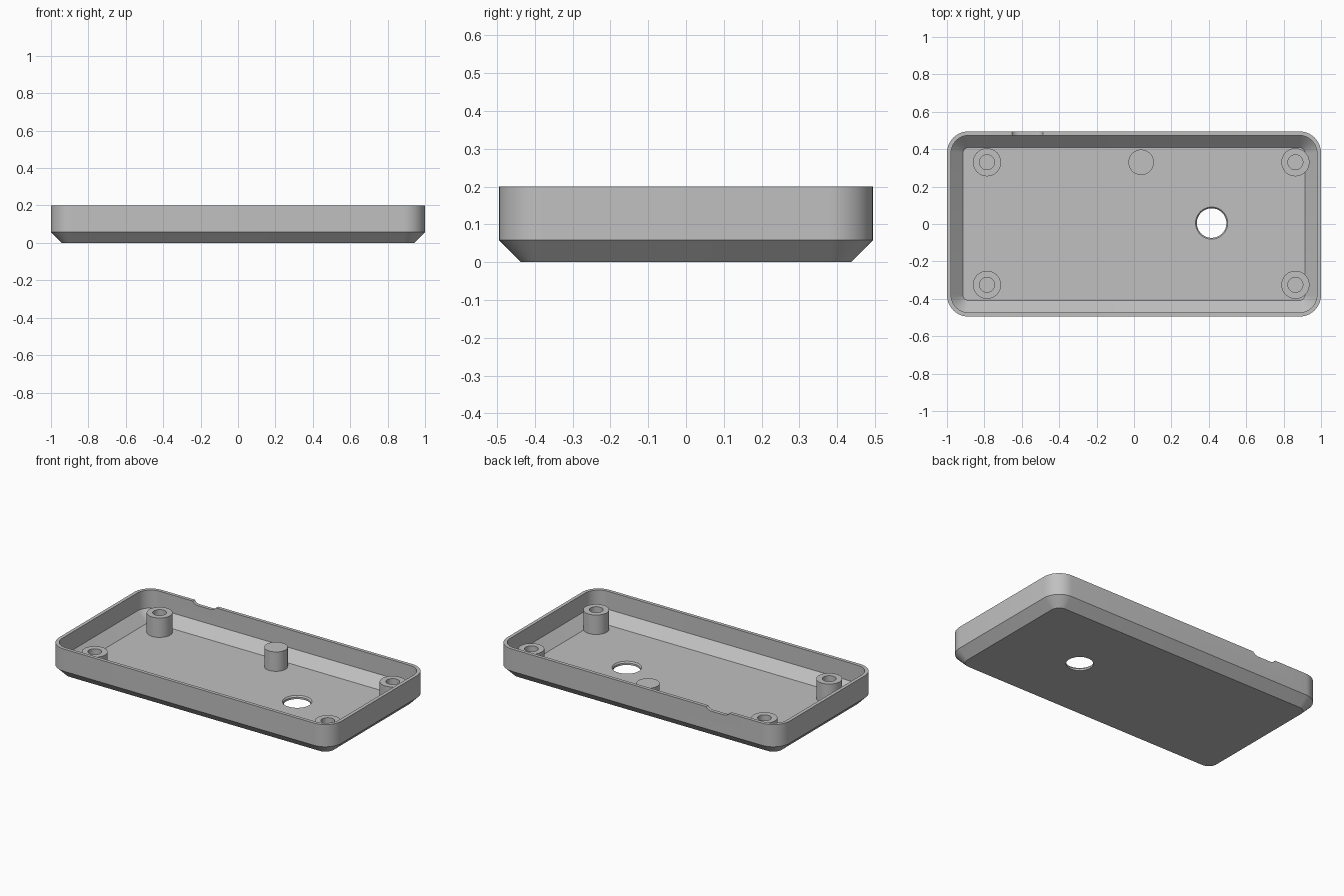
import bpy, bmesh, math

if "Cube" in bpy.data.objects:
    bpy.data.objects.remove(bpy.data.objects["Cube"])

HALF_X, HALF_Y, RADIUS = 1.0, 0.495, 0.115
WALL, CHAMFER, HEIGHT = 0.022, 0.058, 0.20
FLOOR, POST_TOP = 0.021, 0.145

grey = bpy.data.materials.new("grey plastic")
grey.diffuse_color = (0.53, 0.53, 0.53, 1)
grey.use_nodes = True
grey.node_tree.nodes["Principled BSDF"].inputs["Base Color"].default_value = grey.diffuse_color


def make_object(name, bm, smooth=True):
    bmesh.ops.recalc_face_normals(bm, faces=bm.faces[:])
    mesh = bpy.data.meshes.new(name)
    bm.to_mesh(mesh)
    bm.free()
    mesh.materials.append(grey)
    obj = bpy.data.objects.new(name, mesh)
    bpy.context.collection.objects.link(obj)
    if smooth:
        smooth_object(obj)
    return obj


def smooth_object(obj):
    bpy.ops.object.select_all(action='DESELECT')
    obj.select_set(True)
    bpy.context.view_layer.objects.active = obj
    bpy.ops.object.shade_smooth_by_angle(angle=math.radians(30))


def bridge(bm, a, b):
    n = len(a)
    for i in range(n):
        bm.faces.new((a[i], a[(i + 1) % n], b[(i + 1) % n], b[i]))


def rounded_loop(bm, inset, z, steps=10):
    """Rounded rectangle offset inward from the outer wall."""
    r = RADIUS - inset
    cx, cy = HALF_X - RADIUS, HALF_Y - RADIUS
    loop = []
    for k, (sx, sy) in enumerate(((1, 1), (-1, 1), (-1, -1), (1, -1))):
        for i in range(steps + 1):
            a = math.pi / 2 * (k + i / steps)
            loop.append(bm.verts.new((sx * cx + r * math.cos(a),
                                      sy * cy + r * math.sin(a), z)))
    return loop


def lathe_loops(bm, x, y, profile, n=48):
    return [[bm.verts.new((x + r * math.cos(2 * math.pi * i / n),
                           y + r * math.sin(2 * math.pi * i / n), z))
             for i in range(n)] for r, z in profile]


def lathe(name, x, y, profile, cap_start=False, cap_end=False, smooth=True):
    bm = bmesh.new()
    loops = lathe_loops(bm, x, y, profile)
    for a, b in zip(loops, loops[1:]):
        bridge(bm, a, b)
    if cap_start:
        bm.faces.new(loops[0])
    if cap_end:
        bm.faces.new(loops[-1])
    return make_object(name, bm, smooth)


# Tray shell: outside chamfer and wall, rim, inside wall and chamfer
bm = bmesh.new()
floor_inset = 0.086
sections = [(CHAMFER, 0), (0, CHAMFER), (0, HEIGHT), (WALL, HEIGHT),
            (WALL, FLOOR + floor_inset - WALL), (floor_inset, FLOOR)]
loops = [rounded_loop(bm, inset, z) for inset, z in sections]
for a, b in zip(loops, loops[1:]):
    bridge(bm, a, b)
bm.faces.new(loops[0])
bm.faces.new(loops[-1])
tray = make_object("tray_shell", bm, False)

# Cutter for the round floor opening, slightly wider at the top
hole = lathe("floor_hole_cutter", 0.415, 0.005,
             [(0.079, -0.05), (0.079, 0.012), (0.086, FLOOR), (0.086, 0.06)],
             True, True, False)

# Cutter for the shallow rounded notch in the back rim
bm = bmesh.new()
cx, half, r, bottom = -0.57, 0.09, 0.045, HEIGHT - 0.02
outline = [(cx + half, HEIGHT + 0.05), (cx - half, HEIGHT + 0.05)]
for side, start in ((-1, math.pi), (1, 1.5 * math.pi)):
    for i in range(9):
        a = start + math.pi / 2 * i / 8
        outline.append((cx + side * (half - r) + r * math.cos(a),
                        bottom + r + r * math.sin(a)))
ends = [[bm.verts.new((x, y, z)) for x, z in outline] for y in (0.44, 0.55)]
bridge(bm, *ends)
for end in ends:
    bm.faces.new(end)
notch = make_object("rim_notch_cutter", bm, False)

# Apply the cuts, then remove the cutters
for cutter in (hole, notch):
    mod = tray.modifiers.new("cut", 'BOOLEAN')
    mod.operation = 'DIFFERENCE'
    mod.solver = 'EXACT'
    mod.object = cutter
    bpy.context.view_layer.objects.active = tray
    bpy.ops.object.modifier_apply(modifier=mod.name)
for cutter in (hole, notch):
    bpy.data.objects.remove(cutter)
smooth_object(tray)

# Four hollow screw posts
for x, side in ((-0.786, "left"), (0.863, "right")):
    for y, end in ((-0.325, "front"), (0.33, "back")):
        lathe(f"screw_post_{end}_{side}", x, y,
              [(0.04, 0.012), (0.04, POST_TOP), (0.075, POST_TOP), (0.075, 0.012)])

# Solid support post near the back wall
lathe("support_post", 0.038, 0.33, [(0.068, 0.012), (0.068, POST_TOP)], False, True)
